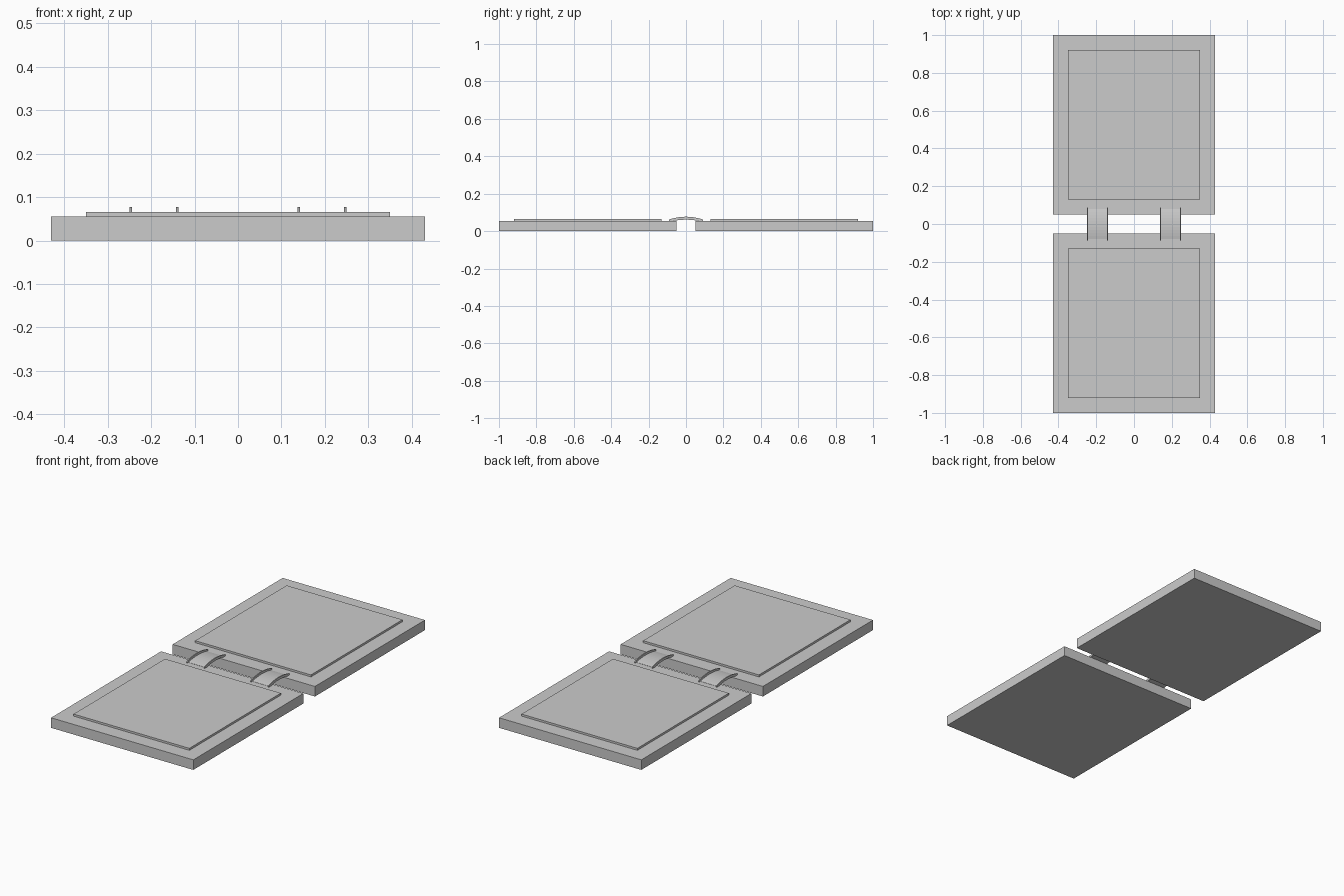
import bpy, bmesh, math

if "Cube" in bpy.data.objects:
    bpy.data.objects.remove(bpy.data.objects["Cube"])


def box(name, x, y0, y1, z0, z1):
    bm = bmesh.new()
    bmesh.ops.create_cube(bm, size=1)
    for v in bm.verts:
        v.co = (v.co.x * 2 * x, (y0 + y1) / 2 + v.co.y * (y1 - y0),
                (z0 + z1) / 2 + v.co.z * (z1 - z0))
    finish(name, bm)


def finish(name, bm):
    bmesh.ops.recalc_face_normals(bm, faces=bm.faces)
    me = bpy.data.meshes.new(name)
    bm.to_mesh(me)
    bm.free()
    ob = bpy.data.objects.new(name, me)
    bpy.context.collection.objects.link(ob)
    return ob


def arch(name, x0, x1, half, z_end, z_mid, thick, n=10):
    """Shallow arched band running along y, extruded from x0 to x1."""
    ts = [-1 + 2 * i / n for i in range(n + 1)]
    top = [(half * t, z_end + (z_mid - z_end) * (1 - t * t)) for t in ts]
    low = [(y, z - thick) for y, z in reversed(top)]
    bm = bmesh.new()
    face = bm.faces.new([bm.verts.new((x0, y, z)) for y, z in top + low])
    ext = bmesh.ops.extrude_face_region(bm, geom=[face])
    for v in ext["geom"]:
        if isinstance(v, bmesh.types.BMVert):
            v.co.x = x1
    finish(name, bm)


# Two covers, each with a raised panel
for label, s in (("back", 1), ("front", -1)):
    box(label + "_slab", 0.43, *sorted((s * 0.05, s * 1.0)), 0, 0.055)
    box(label + "_panel", 0.35, *sorted((s * 0.13, s * 0.92)), 0.05, 0.066)

# Two arched hinge straps, each with a thin rail along both edges
for label, s in (("right", 1), ("left", -1)):
    a, b = sorted((s * 0.14, s * 0.247))
    arch(label + "_hinge_strap", a, b, 0.08, 0.056, 0.065, 0.004)
    for side, x in (("low", a), ("high", b)):
        arch(f"{label}_hinge_rail_{side}", x - 0.0025, x + 0.0025,
             0.09, 0.062, 0.077, 0.013)
